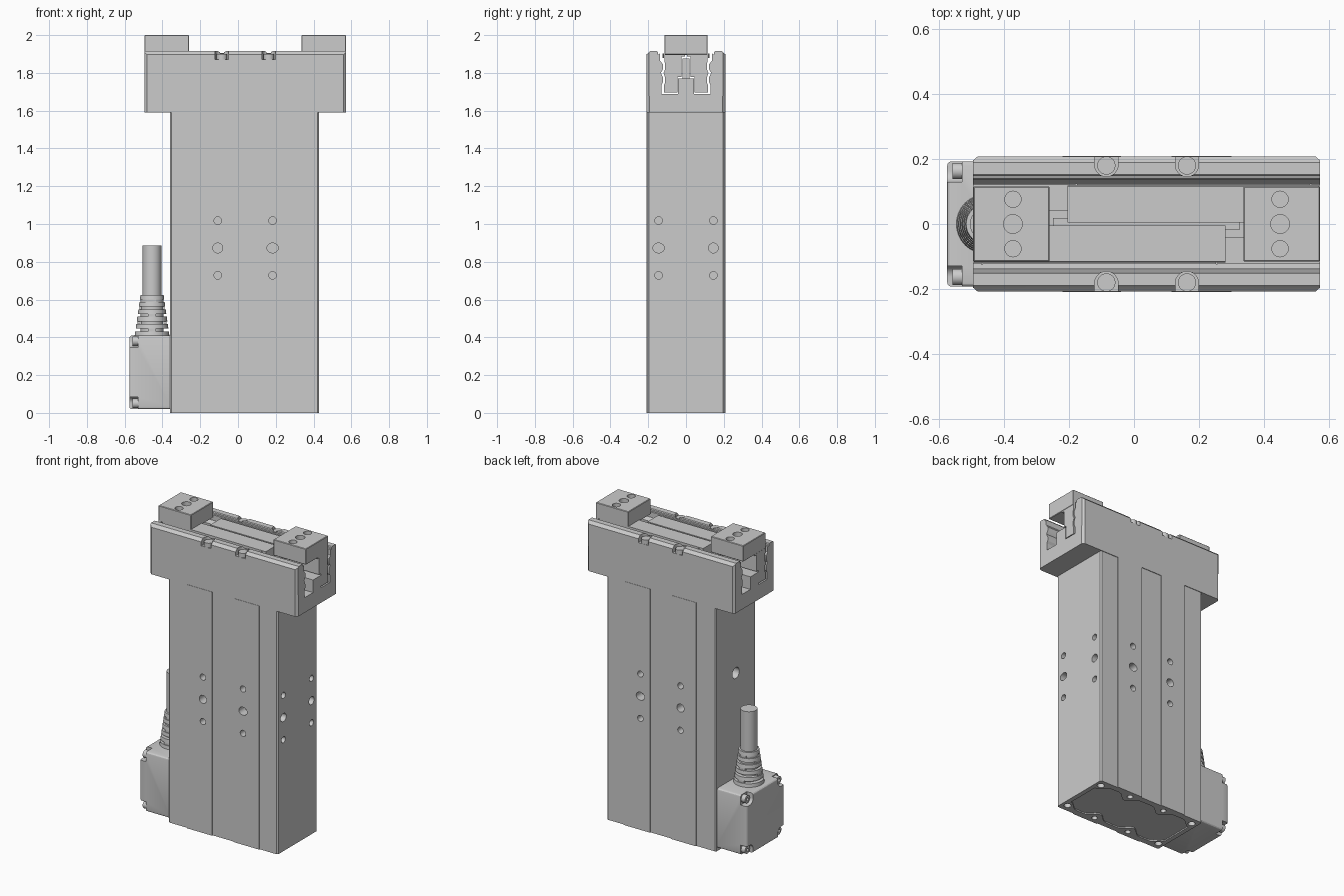
import bpy, bmesh
from math import cos, sin, pi
from mathutils import Vector

if "Cube" in bpy.data.objects:
    bpy.data.objects.remove(bpy.data.objects["Cube"])

PLACE = {'x': lambda p, a: (a, p[0], p[1]),
         'y': lambda p, a: (p[0], a, p[1]),
         'z': lambda p, a: (p[0], p[1], a)}


def finish(name, bm):
    bmesh.ops.recalc_face_normals(bm, faces=bm.faces)
    me = bpy.data.meshes.new(name)
    bm.to_mesh(me)
    bm.free()
    ob = bpy.data.objects.new(name, me)
    bpy.context.collection.objects.link(ob)
    return ob


def prism(name, pts, axis, a, b, bevel=0, pick=None, segments=1):
    """Extrude a 2D outline along an axis; optionally bevel the picked edges."""
    bm = bmesh.new()
    lo = [bm.verts.new(PLACE[axis](p, a)) for p in pts]
    hi = [bm.verts.new(PLACE[axis](p, b)) for p in pts]
    bm.faces.new(lo)
    bm.faces.new(hi)
    n = len(pts)
    for i in range(n):
        j = (i + 1) % n
        bm.faces.new((lo[i], lo[j], hi[j], hi[i]))
    bmesh.ops.recalc_face_normals(bm, faces=bm.faces)
    if bevel:
        edges = [e for e in bm.edges if pick is None or pick(e)]
        bmesh.ops.bevel(bm, geom=edges, offset=bevel, segments=segments,
                        profile=0.5, affect='EDGES')
    return finish(name, bm)


def box(name, x0, x1, y0, y1, z0, z1, **kw):
    return prism(name, [(x0, y0), (x1, y0), (x1, y1), (x0, y1)], 'z', z0, z1, **kw)


def cyl(name, u, v, r, axis, a, b, n=24, stretch=1.0):
    pts = [(u + r * stretch * cos(2 * pi * i / n), v + r * sin(2 * pi * i / n)) for i in range(n)]
    return prism(name, pts, axis, a, b)


def cut(ob, cutters):
    bpy.context.view_layer.objects.active = ob
    for c in cutters:
        m = ob.modifiers.new("cut", 'BOOLEAN')
        m.operation, m.solver, m.object = 'DIFFERENCE', 'EXACT', c
        bpy.ops.object.modifier_apply(modifier=m.name)
        bpy.data.objects.remove(c)


# Main body: tall extrusion with two raised bands on front and back
front = [(-.36, -.197), (-.352, -.204), (-.22, -.204), (-.22, -.21), (-.04, -.21), (-.04, -.204),
         (.115, -.204), (.115, -.21), (.30, -.21), (.30, -.204), (.422, -.204), (.43, -.197)]
body = prism("body", front + [(x, -y) for x, y in reversed(front)], 'z', 0, 1.592)

# Mounting holes: columns of three on front, back and right side
holes = []
for z, r in ((1.018, .02), (.873, .026), (.728, .02)):
    mid = r > .025
    for s in (-1, 1):
        for x in (-.107, .183):
            holes.append(cyl("c", x, z, r, 'y', s * .15, s * .25, stretch=1.15 if mid and x > 0 else 1))
        holes.append(cyl("c", s * .145, z, r, 'x', .37, .5, stretch=1.15 if mid and s < 0 else 1))
holes.append(cyl("c", 0, 1.09, .036, 'x', -.45, -.3))

# Underside: wavy shallow pocket and screw holes
xs = [-.33 + .73 * i / 40 for i in range(41)]


def wave(x):
    near = min(abs(x + .09), abs(x - .17), abs(x + .33), abs(x - .40))
    return .165 - (.055 * (1 + cos(pi * near / .085)) / 2 if near < .085 else 0)


holes.append(prism("c", [(x, -wave(x)) for x in xs] + [(x, wave(x)) for x in reversed(xs)],
                   'z', -.05, .008))
for x, y, r in ((-.32, .155, .022), (.39, .155, .022), (-.09, .165, .018), (.17, .165, .018)):
    for s in (-1, 1):
        holes.append(cyl("c", x, s * y, r, 'z', -.05, .04, n=16))
cut(body, holes)

# Guide head: channel section with rails on the inner walls and a centre rib
half = [(.208, 1.59), (.208, 1.897), (.196, 1.908), (.19, 1.915), (.153, 1.915), (.137, 1.90),
        (.137, 1.865), (.122, 1.845), (.122, 1.82), (.133, 1.80), (.122, 1.775),
        (.122, 1.75), (.131, 1.735), (.131, 1.688), (.042, 1.688), (.042, 1.77)]
head = prism("guide_head", half + [(-y, z) for y, z in reversed(half)], 'x', -.495, .572, bevel=.014,
             pick=lambda e: all(abs(abs(v.co.y) - .208) < 1e-4 for v in e.verts)
             and abs(e.verts[0].co.z - e.verts[1].co.z) > .2)
BOLTS = [(x, s) for x in (-.085, .163) for s in (-1, 1)]
notches = []
for x, s in BOLTS:
    arc = [(x + .036 * cos(pi * i / 12), s * (.182 - .036 * sin(pi * i / 12))) for i in range(13)]
    notches.append(prism("c", [(x + .036, s * .25)] + arc + [(x - .036, s * .25)], 'z', 1.872, 2))
# narrow seal groove on top of each wall
for s in (-1, 1):
    notches.append(box("c", -.6, .7, *sorted((s * .141, s * .148)), 1.898, 1.95))
cut(head, notches)
for i, (x, s) in enumerate(BOLTS):
    cyl(f"head_bolt_{i + 1}", x, s * .18, .028, 'z', 1.86, 1.9)

# Drive bar between the two jaws
box("drive_bar", -.25, .325, -.019, .019, 1.765, 1.876)

# Jaws: each has a half-width slider and a full-width finger block, rotated copies
CX = .0385
slide = [(.045, 1.695), (.117, 1.695), (.117, 1.735), (.11, 1.75), (.11, 1.775), (.119, 1.80),
         (.11, 1.82), (.11, 1.845), (.115, 1.865), (.115, 1.905), (.005, 1.905), (.005, 1.888),
         (.025, 1.888), (.025, 1.778), (.045, 1.778)]
for name, s in (("right", 1), ("left", -1)):
    def X(d):
        return CX + s * d
    prism(f"{name}_jaw_slider", [(s * y, z) for y, z in slide], 'x', X(-.243), X(.531))
    finger = box(f"{name}_finger_block", *sorted((X(.298), X(.533))), -.115, .115, 1.896, 2.0,
                 bevel=.003)
    cut(finger, [cyl("c", X(.411), y, r, 'z', 1.94, 2.1)
                 for y, r in ((-.076, .025), (0, .029), (.076, .025))])
    # small pins beside the slider ends
    for d in (-.216, .506):
        cyl(f"{name}_slider_pin_{'inner' if d < 0 else 'outer'}", X(d), s * .121, .004,
            'z', 1.88, 1.902, n=8)

# Motor cover box with notched corners and screws
cover = box("motor_cover", -.575, -.355, -.193, .193, .02, .41, bevel=.014, segments=3,
            pick=lambda e: min(v.co.x for v in e.verts) < -.5)
corners = [(sy * .163, .215 + sz * .165, sy, sz) for sy in (-1, 1) for sz in (-1, 1)]
cutters = []
for y, z, sy, sz in corners:
    arc = [(y - sy * .034 * sin(pi / 2 * i / 8), z - sz * .034 * cos(pi / 2 * i / 8)) for i in range(9)]
    cutters.append(prism("c", [(y + sy * .1, z - sz * .034)] + arc +
                         [(y - sy * .034, z + sz * .1), (y + sy * .1, z + sz * .1)], 'x', -.7, -.53))
cut(cover, cutters)
for i, (y, z, sy, sz) in enumerate(corners):
    screw = cyl(f"cover_screw_{i + 1}", y, z, .025, 'x', -.558, -.525)
    cut(screw, [cyl("c", y, z, .012, 'x', -.6, -.543, n=6)])

# Cable with ribbed strain relief
KX = -.455
cyl("cable", KX, 0, .05, 'z', .40, .885, n=32)
pitch, core = .0385, .06
prof = [(0, .405)]
for i in range(6):
    z, r = .408 + i * pitch, .092 - i * .0055
    prof += [(core if i else r, z), (r, z), (r - .003, z + .024), (core, z + .024)]
prof.append((0, prof[-1][1]))
bm = bmesh.new()
vs = [bm.verts.new((KX + r, 0, z)) for r, z in prof]
es = [bm.edges.new(p) for p in zip(vs, vs[1:])]
bmesh.ops.spin(bm, geom=vs + es, cent=Vector((KX, 0, 0)), axis=(0, 0, 1), angle=2 * pi,
               steps=32, use_merge=True)
bmesh.ops.remove_doubles(bm, verts=bm.verts, dist=1e-5)
finish("strain_relief", bm)
for i in range(5):
    z, r = .408 + i * pitch, .083 - i * .0055
    a, b = (r, .022) if i % 2 else (.022, r)
    box(f"strain_relief_web_{i + 1}", KX - a, KX + a, -b, b, z + .02, z + pitch + .004)

# Smooth round surfaces, keep edges sharp
bpy.ops.object.select_all(action='SELECT')
bpy.context.view_layer.objects.active = body
bpy.ops.object.shade_smooth_by_angle(angle=pi / 6)
